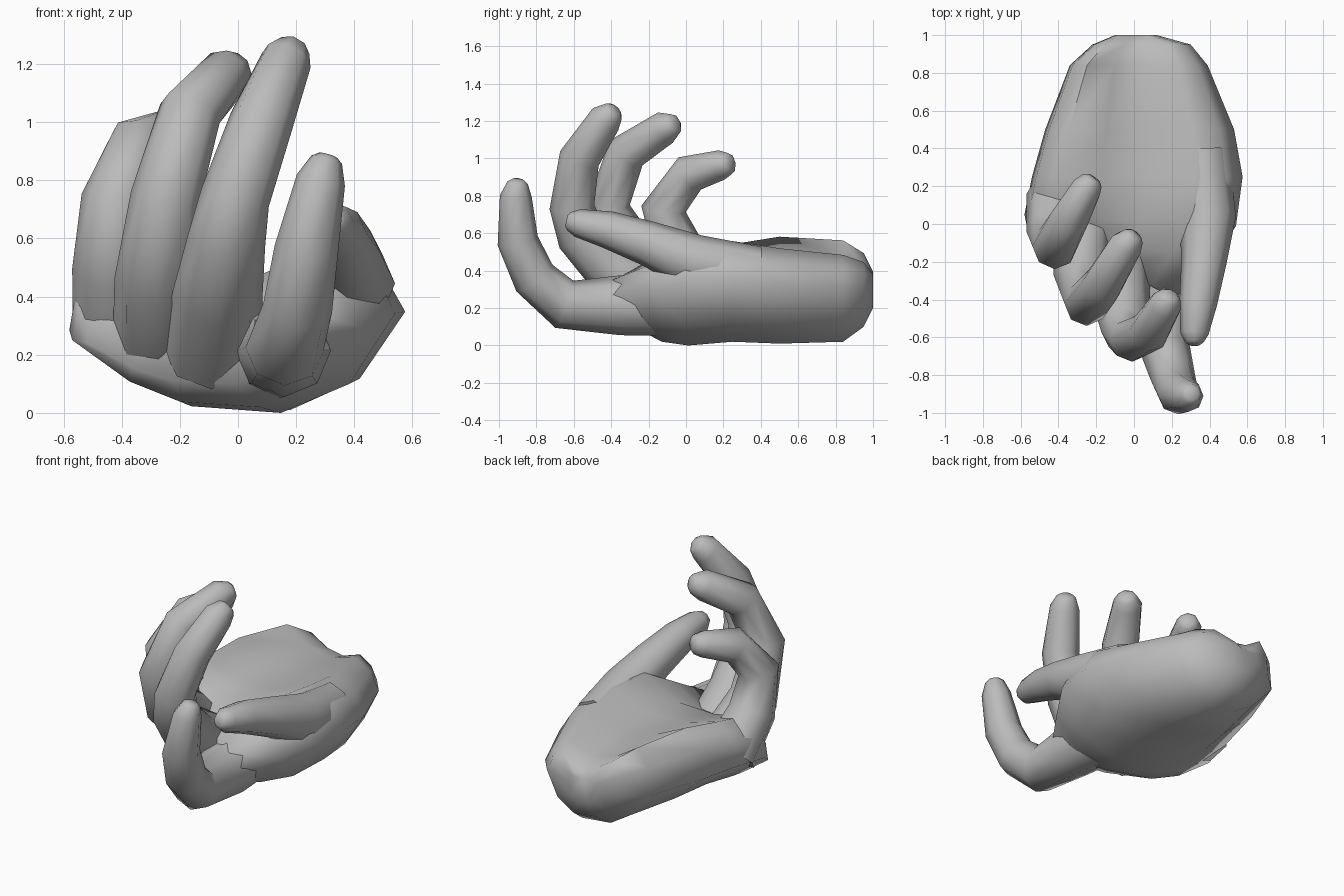
import bpy, bmesh, math
from mathutils import Vector

cube = bpy.data.objects.get("Cube")
if cube:
    bpy.data.objects.remove(cube, do_unlink=True)

grey = bpy.data.materials.new("plain_grey")
grey.use_nodes = True
colour = (0.5, 0.5, 0.5, 1)
grey.diffuse_color = colour
grey.node_tree.nodes["Principled BSDF"].inputs["Base Color"].default_value = colour


def loft(name, rings):
    """Skin a list of equal-sized point rings and close both ends."""
    bm = bmesh.new()
    loops = [[bm.verts.new(p) for p in ring] for ring in rings]
    n = len(loops[0])
    for a, b in zip(loops, loops[1:]):
        for i in range(n):
            j = (i + 1) % n
            bm.faces.new((a[i], a[j], b[j], b[i]))
    bm.faces.new(loops[0])
    bm.faces.new(loops[-1])
    bmesh.ops.recalc_face_normals(bm, faces=bm.faces)
    mesh = bpy.data.meshes.new(name)
    bm.to_mesh(mesh)
    bm.free()
    mesh.materials.append(grey)
    obj = bpy.data.objects.new(name, mesh)
    bpy.context.collection.objects.link(obj)
    bpy.ops.object.select_all(action='DESELECT')
    obj.select_set(True)
    bpy.context.view_layer.objects.active = obj
    bpy.ops.object.shade_smooth_by_angle(angle=math.radians(75))
    return obj


def digit(name, path, sides=8):
    """Tapered tube through (x, y, z, radius) joints, with a blunt tip."""
    pts = [Vector(p[:3]) for p in path]
    rings = []
    for i, p in enumerate(pts):
        before = (p - pts[i - 1]).normalized() if i else Vector()
        after = (pts[i + 1] - p).normalized() if i + 1 < len(pts) else Vector()
        along = (before + after).normalized()
        side = Vector((1, 0, 0))
        side = (side - along * side.dot(along)).normalized()
        up = along.cross(side)
        angles = [math.tau * k / sides for k in range(sides)]
        rings.append([p + path[i][3] * (side * math.cos(a) + up * math.sin(a))
                      for a in angles])
    tip = pts[-1] + along * path[-1][3] * .3
    rings.append([tip + (q - pts[-1]) * .6 for q in rings[-1]])
    return loft(name, rings)


# Palm: one cupped cross-section, scaled from the heel to the slanted knuckles
section = [(-1, 0), (-.6, -.62), (-.25, -.92), (.3, -1), (.72, -.65), (1, .2),
           (.85, .8), (.55, 1), (.1, .6), (-.35, .6), (-.75, .78), (-.96, .45)]
# centre y, slant, roll of the upper side, x from, x to, z from, z to
stations = [(1.0, 0, .03, -.1, .12, .2, .4),
            (.95, 0, .08, -.22, .3, .1, .49),
            (.84, 0, .12, -.34, .39, .02, .55),
            (.5, 0, .11, -.47, .53, .01, .58),
            (.25, 0, .04, -.54, .575, .02, .58),
            (.02, .03, 0, -.58, .54, 0, .57),
            (-.1, .1, 0, -.57, .42, .02, .48),
            (-.22, .2, 0, -.52, .27, .1, .38)]
loft("palm", [[(x0 + (x1 - x0) * (u + 1) / 2, y - slant * u,
                z0 + (z1 - z0) * (v + 1) / 2 - roll * u * max(v, 0))
               for u, v in section]
              for y, slant, roll, x0, x1, z0, z1 in stations])

# Thumb and curled fingers
digit("thumb", [(.36, .38, .39, .14), (.39, .04, .445, .15), (.37, -.2, .545, .12),
                (.34, -.42, .62, .1), (.32, -.58, .655, .075), (.32, -.625, .665, .05)])
digit("index_finger", [(.13, -.05, .22, .17), (.16, -.35, .215, .16),
                       (.16, -.65, .22, .135), (.205, -.81, .36, .12),
                       (.235, -.9, .56, .11), (.285, -.91, .8, .085),
                       (.305, -.9, .87, .055)])
digit("middle_finger", [(-.09, -.12, .22, .17), (-.07, -.39, .41, .155),
                        (-.04, -.56, .59, .135), (-.01, -.61, .74, .12),
                        (.08, -.57, 1.0, .11), (.165, -.43, 1.21, .09),
                        (.19, -.385, 1.25, .06)])
digit("ring_finger", [(-.27, .02, .26, .16), (-.28, -.27, .46, .145),
                      (-.25, -.42, .74, .12), (-.165, -.32, 1.03, .11),
                      (-.04, -.11, 1.165, .09), (0, -.065, 1.18, .06)])
digit("little_finger", [(-.41, .15, .3, .16), (-.43, -.04, .5, .14),
                        (-.42, -.12, .73, .12), (-.345, .02, .92, .105),
                        (-.25, .19, .965, .08), (-.22, .23, .97, .06)])
